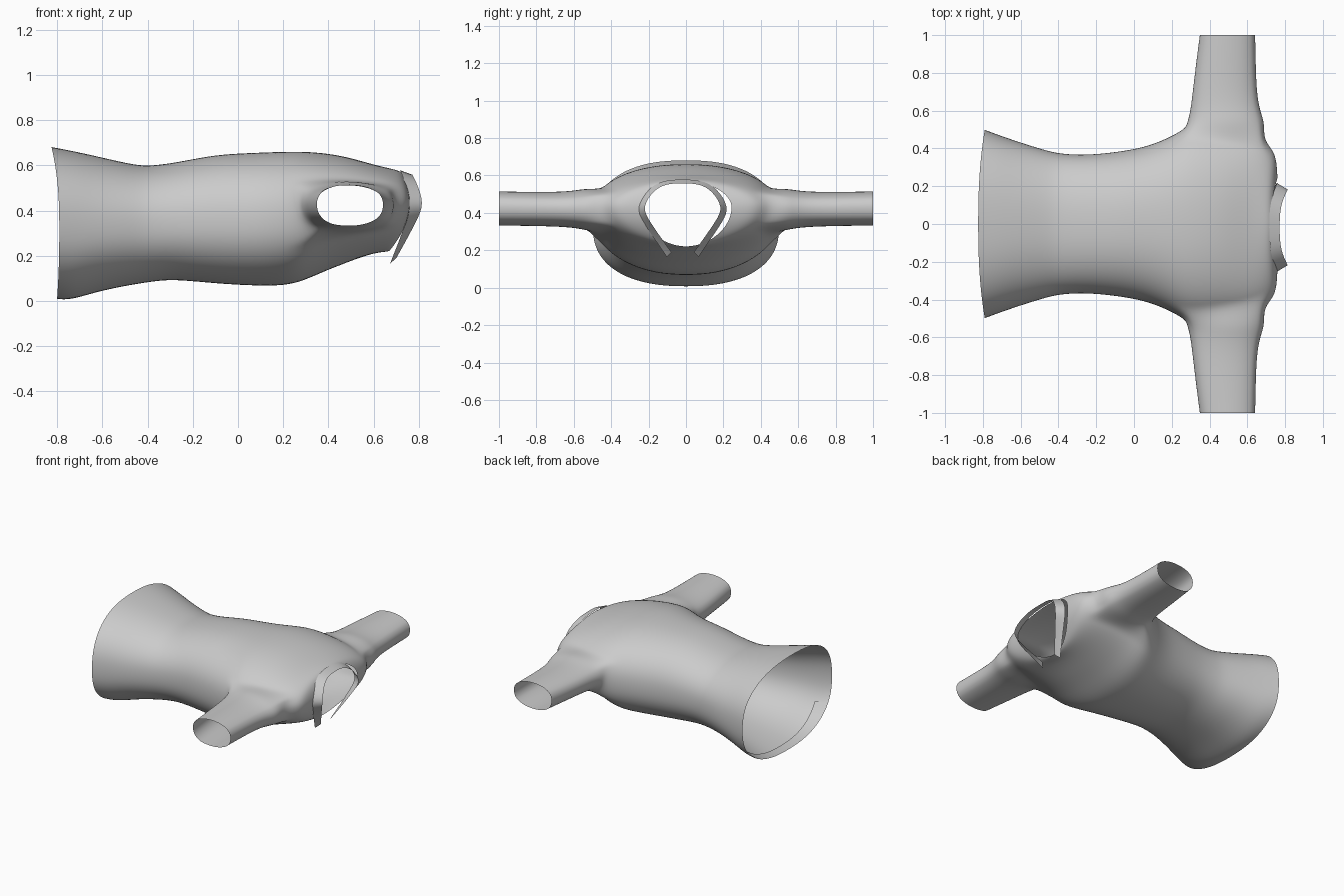
import bpy, bmesh, math

if "Cube" in bpy.data.objects:
    bpy.data.objects.remove(bpy.data.objects["Cube"])

M = 40          # points round the body
ARM = 3         # armhole half height, in points
FIRST, LAST = 9, 13   # body rings that bound the armhole

# body rings from hem to neck: x back, x side, x front, half width, z back, z front, z side, roundness
RINGS = [
    (-.825, -.79, -.80, .500, .682, .008, .33, 2.4),
    (-.72, -.71, -.74, .470, .662, .003, .33, 2.4),
    (-.60, -.60, -.61, .432, .635, .045, .33, 2.3),
    (-.45, -.45, -.45, .385, .600, .075, .34, 2.3),
    (-.38, -.38, -.36, .372, .598, .088, .34, 2.3),
    (-.26, -.26, -.28, .365, .615, .095, .35, 2.3),
    (-.10, -.10, -.10, .380, .648, .077, .36, 2.3),
    (.05, .05, .05, .405, .655, .068, .36, 2.3),
    (.18, .17, .18, .450, .660, .066, .37, 2.3),
    (.28, .27, .27, .505, .662, .080, .38, 2.3),
    (.38, .37, .38, .505, .655, .130, .41, 2.2),
    (.47, .48, .47, .490, .640, .165, .42, 2.2),
    (.55, .58, .54, .475, .618, .192, .425, 2.2),
    (.62, .685, .60, .445, .598, .210, .43, 2.1),
    (.68, .745, .64, .385, .585, .216, .43, 2.0),
    (.705, .757, .658, .310, .578, .218, .43, 2.0),
    (.72, .760, .668, .245, .570, .220, .43, 1.9),
]

# sleeve rings: y, x low, x high, z low, z high
SLEEVE = [(.535, .278, .695, .305, .535), (.60, .295, .668, .318, .522),
          (.70, .307, .651, .325, .515), (.85, .325, .646, .328, .516),
          (1.0, .345, .643, .330, .518)]


def spow(v, n):
    return math.copysign(abs(v) ** (2 / n), v)


def ring_point(ring, j, inset=0):
    xb, xs, xf, w, zb, zf, zs, n = ring
    t = 2 * math.pi * j / M
    c, s = math.cos(t), math.sin(t)
    x = xs + ((xb if s > 0 else xf) - xs) * s * s
    h = (zb - zs) if s > 0 else (zs - zf)
    return (x, (w - inset) * spow(c, n), zs + (h - inset) * spow(s, n))


def finish(bm, name, levels=2):
    bmesh.ops.recalc_face_normals(bm, faces=bm.faces)
    for f in bm.faces:
        f.smooth = True
    me = bpy.data.meshes.new(name)
    bm.to_mesh(me)
    bm.free()
    ob = bpy.data.objects.new(name, me)
    bpy.context.collection.objects.link(ob)
    sub = ob.modifiers.new("smooth", 'SUBSURF')
    sub.levels = sub.render_levels = levels
    sub.boundary_smooth = 'PRESERVE_CORNERS'
    return ob


def in_armhole(i, j):
    if not FIRST <= i < LAST:
        return False
    right = j < ARM or j >= M - ARM
    left = M // 2 - ARM <= j < M // 2 + ARM
    return right or left


# body with two armholes
bm = bmesh.new()
v = [[bm.verts.new(ring_point(r, j)) for j in range(M)] for r in RINGS]
for i in range(len(RINGS) - 1):
    for j in range(M):
        if not in_armhole(i, j):
            k = (j + 1) % M
            bm.faces.new((v[i][j], v[i][k], v[i + 1][k], v[i + 1][j]))

# sleeves grown from the armhole edges
for side, mid in ((1, 0), (-1, M // 2)):
    js = list(range(mid - ARM, mid + ARM + 1))
    loop = [v[FIRST][j % M] for j in js]
    loop += [v[i][js[-1] % M] for i in range(FIRST + 1, LAST)]
    loop += [v[LAST][j % M] for j in reversed(js)]
    loop += [v[i][js[0] % M] for i in range(LAST - 1, FIRST, -1)]
    angles = [math.atan2((p.co.z - .42) / .12, (p.co.x - .48) / .2) for p in loop]
    prev = loop
    for y, x0, x1, z0, z1 in SLEEVE:
        cur = [bm.verts.new(((x0 + x1) / 2 + (x1 - x0) / 2 * spow(math.cos(a), 2.2), side * y,
                             (z0 + z1) / 2 + (z1 - z0) / 2 * spow(math.sin(a), 2.2)))
               for a in angles]
        for a in range(len(cur)):
            b = (a + 1) % len(cur)
            bm.faces.new((prev[a], prev[b], cur[b], cur[a]))
        prev = cur
# unused vertices inside the armholes
bmesh.ops.delete(bm, geom=[p for p in bm.verts if not p.link_faces], context='VERTS')
finish(bm, "shirt_body")

# turned-in hem along the lower front
bm = bmesh.new()
span = range(M // 2 + 3, M - 2)
rows = [[bm.verts.new(ring_point(RINGS[i], j, d)) for j in span] for i, d in ((0, .002), (1, .016))]
for a in range(len(span) - 1):
    bm.faces.new((rows[0][a], rows[0][a + 1], rows[1][a + 1], rows[1][a]))
finish(bm, "hem_fold", 1)

# open collar band, from the back of the neck to the front end on each side
INNER = [(.715, 0, .580), (.718, .10, .575), (.735, .18, .537), (.765, .252, .43),
         (.745, .215, .355), (.71, .15, .26), (.672, .085, .165)]
OUTER = [(.770, 0, .560), (.773, .09, .555), (.79, .155, .522), (.824, .218, .43),
         (.792, .18, .36), (.745, .118, .27), (.700, .060, .190)]
path = list(range(len(INNER) - 1, 0, -1))
bm = bmesh.new()
strip = []
for edge in (INNER, OUTER):
    pts = [(x, -y, z) for x, y, z in (edge[i] for i in path)] + edge
    strip.append([bm.verts.new(p) for p in pts])
for a in range(len(strip[0]) - 1):
    bm.faces.new((strip[0][a], strip[0][a + 1], strip[1][a + 1], strip[1][a]))
collar = finish(bm, "collar")
collar.location.y = -.018
